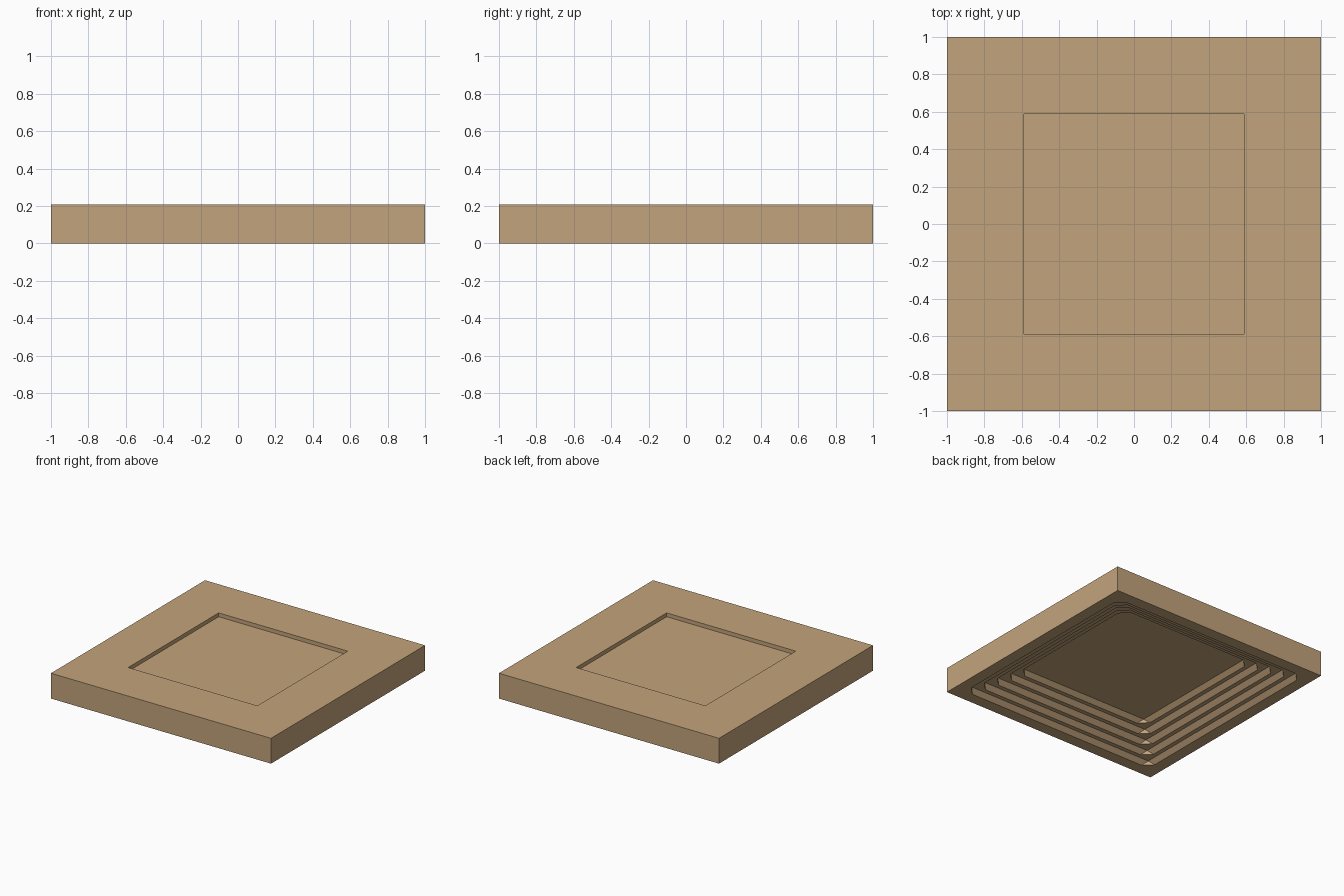
import bpy, bmesh

if "Cube" in bpy.data.objects:
    bpy.data.objects.remove(bpy.data.objects["Cube"])

H = 0.208            # total height
STEPS = 5            # coffer steps on the underside
RISE = H / (STEPS + 1)
INNER = 0.587        # half size of the centre panel
SLOPE = 0.035        # horizontal run of each sloped riser
LEDGE = 0.035        # flat ledge between risers


def ring(bm, half, z, cut=0.0):
    """Square loop of 8 points with optionally clipped corners."""
    pts = []
    for sx, sy in ((1, 1), (-1, 1), (-1, -1), (1, -1)):
        a = (sx * half, sy * (half - cut), z)
        b = (sx * (half - cut), sy * half, z)
        pts += [a, b] if sx * sy > 0 else [b, a]
    return [bm.verts.new(p) for p in pts]


tan = bpy.data.materials.new("tan plaster")
tan.diffuse_color = (0.545, 0.37, 0.2, 1)
tan.use_nodes = True
tan.node_tree.nodes["Principled BSDF"].inputs["Base Color"].default_value = tan.diffuse_color

bm = bmesh.new()
panel_z = STEPS * RISE

# Top recess and outer sides
rings = [ring(bm, INNER, panel_z + 0.003),
         ring(bm, INNER, H),
         ring(bm, 1, H),
         ring(bm, 1, 0)]

# Stepped coffer below: sloped risers with clipped lower corners
half = INNER + STEPS * SLOPE + (STEPS - 1) * LEDGE
for k in range(STEPS):
    rings.append(ring(bm, half, k * RISE, 2 * SLOPE))
    half -= SLOPE
    z = (k + 1) * RISE - (0.003 if k == STEPS - 1 else 0)
    rings.append(ring(bm, half, z))
    half -= LEDGE

for r0, r1 in zip(rings, rings[1:]):
    for i in range(8):
        j = (i + 1) % 8
        bm.faces.new((r0[i], r0[j], r1[j], r1[i]))

# Centre panel, upper and lower face
bm.faces.new(rings[0])
bm.faces.new(rings[-1])

bmesh.ops.remove_doubles(bm, verts=bm.verts[:], dist=0.0005)
bmesh.ops.recalc_face_normals(bm, faces=bm.faces[:])

mesh = bpy.data.meshes.new("coffered_ceiling_tile")
bm.to_mesh(mesh)
bm.free()
mesh.materials.append(tan)
obj = bpy.data.objects.new("coffered_ceiling_tile", mesh)
bpy.context.collection.objects.link(obj)
